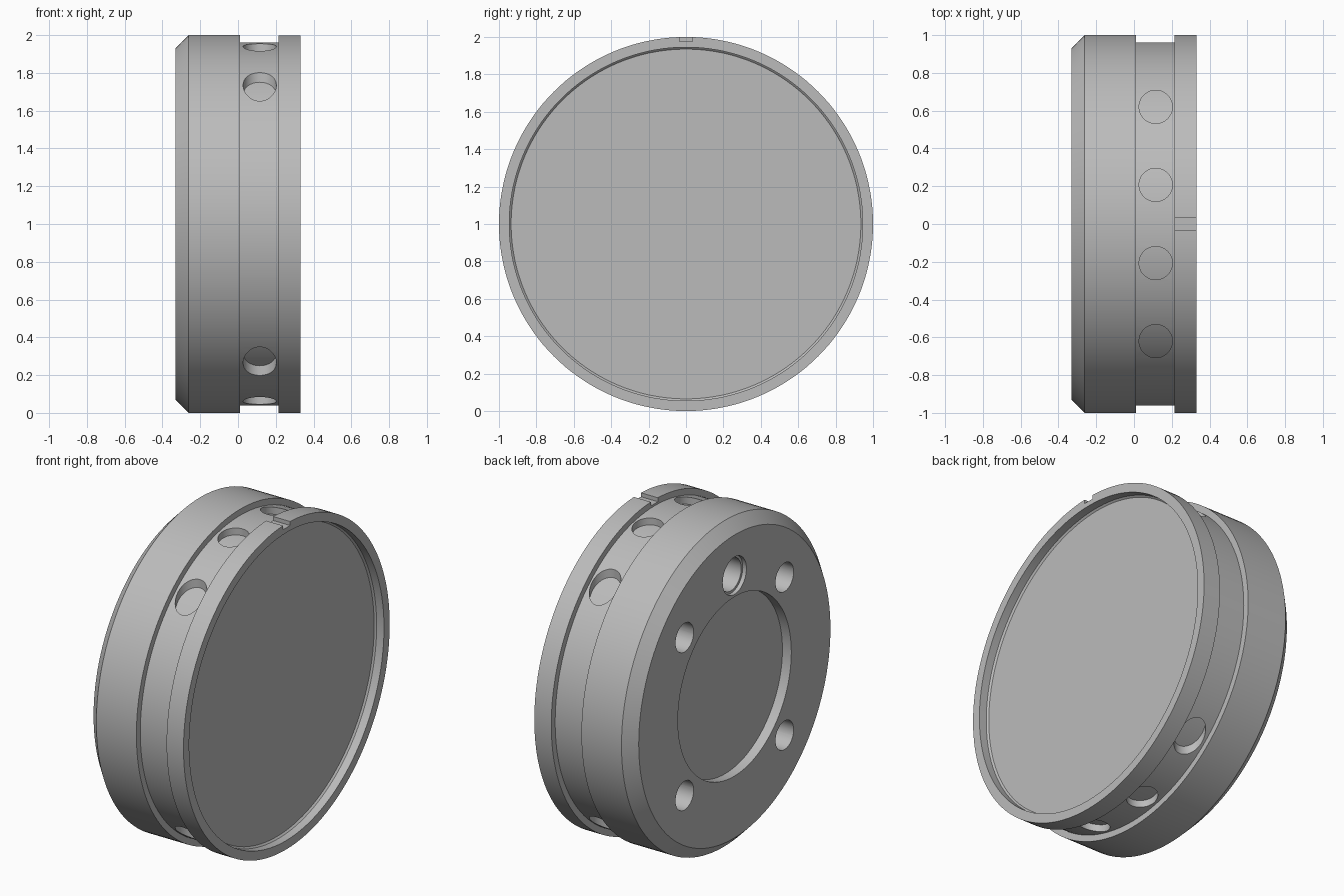
import bpy, bmesh, math
from mathutils import Matrix, Vector

if "Cube" in bpy.data.objects:
    bpy.data.objects.remove(bpy.data.objects["Cube"])

SEGMENTS = 144
CENTRE = Vector((0, 0, 1))

grey = bpy.data.materials.new("plain grey")
grey.use_nodes = True
grey.diffuse_color = (0.5, 0.5, 0.5, 1)
grey.node_tree.nodes["Principled BSDF"].inputs["Base Color"].default_value = (0.5, 0.5, 0.5, 1)


def add_object(name, bm):
    bmesh.ops.remove_doubles(bm, verts=bm.verts, dist=1e-5)
    bmesh.ops.recalc_face_normals(bm, faces=bm.faces)
    mesh = bpy.data.meshes.new(name)
    bm.to_mesh(mesh)
    bm.free()
    mesh.materials.append(grey)
    obj = bpy.data.objects.new(name, mesh)
    bpy.context.collection.objects.link(obj)
    return obj


def lathe(name, profile, closed=False):
    """Turn (x, radius) points about the horizontal axis."""
    bm = bmesh.new()
    rings = []
    for x, r in profile:
        ring = []
        for i in range(SEGMENTS):
            a = math.tau * i / SEGMENTS
            ring.append(bm.verts.new((x, r * math.sin(a), 1 + r * math.cos(a))))
        rings.append(ring)
    pairs = list(zip(rings, rings[1:]))
    if closed:
        pairs.append((rings[-1], rings[0]))
    else:
        bm.faces.new(rings[0])
        bm.faces.new(rings[-1])
    for a, b in pairs:
        for i in range(SEGMENTS):
            j = (i + 1) % SEGMENTS
            bm.faces.new((a[i], a[j], b[j], b[i]))
    return add_object(name, bm)


def cylinder(name, centre, radius, length, axis):
    bm = bmesh.new()
    turn = Matrix.Rotation(math.pi / 2, 4, "Y") if axis == "X" else Matrix()
    bmesh.ops.create_cone(bm, cap_ends=True, segments=48, radius1=radius, radius2=radius,
                          depth=length, matrix=Matrix.Translation(centre) @ turn)
    return add_object(name, bm)


def cut(obj, cutter):
    mod = obj.modifiers.new("cut", "BOOLEAN")
    mod.operation = "DIFFERENCE"
    mod.solver = "EXACT"
    mod.object = cutter
    bpy.context.view_layer.objects.active = obj
    bpy.ops.object.modifier_apply(modifier=mod.name)
    bpy.data.objects.remove(cutter)


# Main body: back recess, bevel, drum, groove, flange and dished front
body = lathe("body", [
    (-0.27, 0.55), (-0.33, 0.55), (-0.33, 0.93), (-0.262, 1.0), (0.01, 1.0),
    (0.01, 0.92), (0.215, 0.92), (0.215, 1.0), (0.33, 1.0), (0.33, 0.945),
    (0.28, 0.945), (0.27, 0.935)])

# Four mounting holes in the back face
for y in (-0.485, 0.485):
    for z in (-0.485, 0.485):
        cut(body, cylinder("hole_cutter", CENTRE + Vector((-0.25, y, z)), 0.088, 0.5, "X"))

# Larger stepped port above the recess
cut(body, cylinder("port_cutter", CENTRE + Vector((-0.33, 0, 0.68)), 0.115, 0.05, "X"))
cut(body, cylinder("port_cutter", CENTRE + Vector((-0.25, 0, 0.68)), 0.1, 0.5, "X"))

# Alignment notch on top of the flange
bm = bmesh.new()
bmesh.ops.create_cube(bm, size=1, matrix=Matrix.Translation((0.28, 0, 2.025))
                      @ Matrix.Diagonal((0.2, 0.068, 0.1, 1)))
cut(body, add_object("notch_cutter", bm))

# Sleeve lining the groove, pierced vertically top and bottom
sleeve = lathe("groove_sleeve", [(0.0, 0.9), (0.0, 0.962), (0.225, 0.962), (0.225, 0.9)], True)
for y in (-0.62, -0.207, 0.207, 0.62):
    cut(sleeve, cylinder("sleeve_cutter", CENTRE + Vector((0.115, y, 0)), 0.088, 3, "Z"))

# Smooth curved walls, crisp edges
bpy.ops.object.select_all(action="DESELECT")
for obj in (body, sleeve):
    obj.select_set(True)
bpy.context.view_layer.objects.active = body
bpy.ops.object.shade_smooth_by_angle(angle=math.radians(25))
